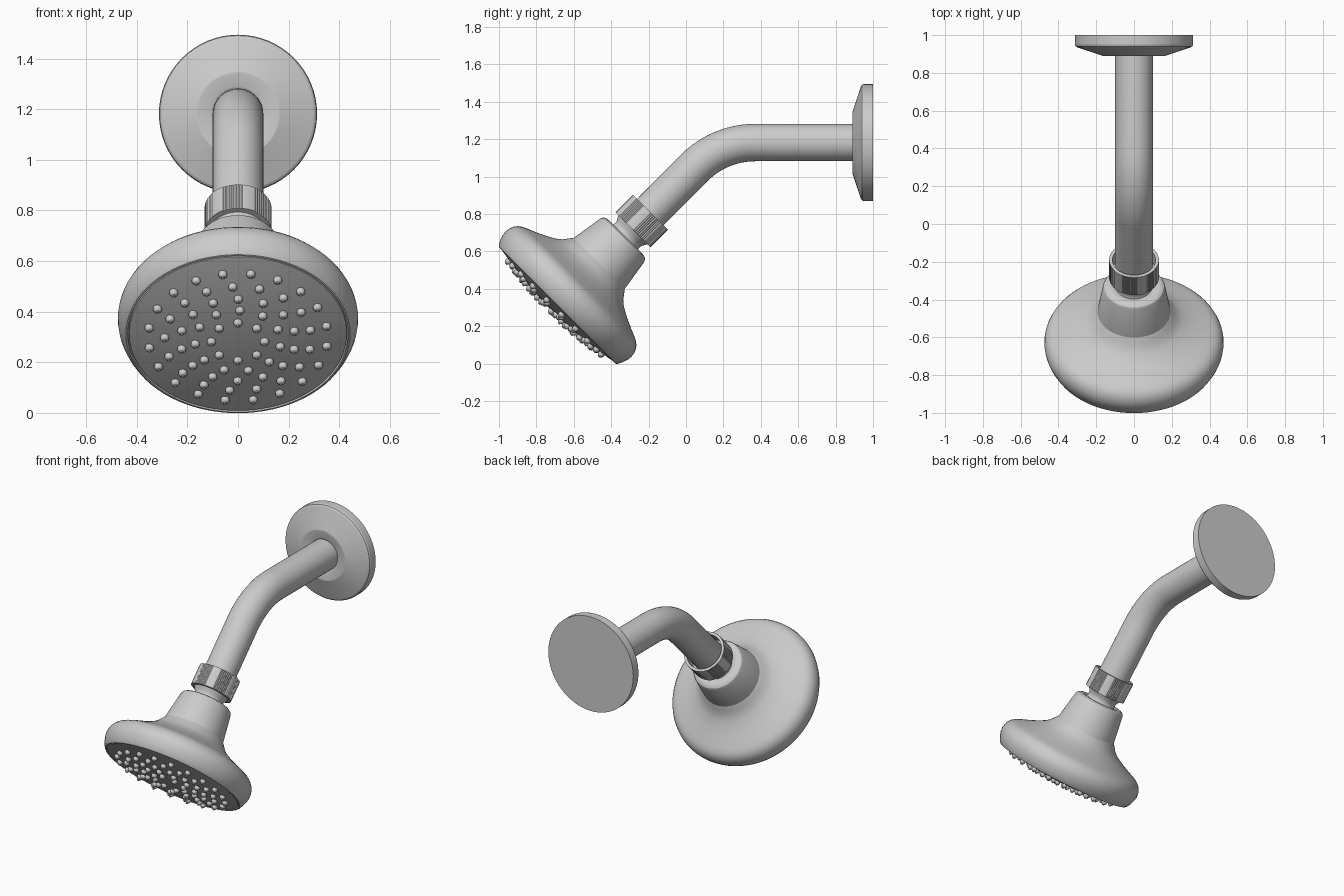
import bpy, bmesh, math
from mathutils import Matrix, Vector

if "Cube" in bpy.data.objects:
    bpy.data.objects.remove(bpy.data.objects["Cube"])

FACE = Vector((0, -0.68, 0.32))                       # centre of the spray face
HEAD = Matrix.Translation(FACE) @ Matrix.Rotation(math.radians(-45), 4, 'X')
WALL = Matrix.Translation((0, 0.89, 1.182)) @ Matrix.Rotation(math.radians(-90), 4, 'X')


def finish(name, bm, matrix, angle=35):
    bmesh.ops.recalc_face_normals(bm, faces=bm.faces)
    me = bpy.data.meshes.new(name)
    bm.to_mesh(me)
    bm.free()
    ob = bpy.data.objects.new(name, me)
    ob.matrix_world = matrix
    bpy.context.collection.objects.link(ob)
    bpy.ops.object.select_all(action='DESELECT')
    ob.select_set(True)
    bpy.context.view_layer.objects.active = ob
    bpy.ops.object.shade_smooth_by_angle(angle=math.radians(angle))
    return ob


def lathe(name, profile, matrix, sides=64, closed=False, angle=35, rib=0.0):
    """Revolve (radius, height) points around local z; rib cuts groups of grip grooves."""
    bm = bmesh.new()
    rings = []
    for r, h in profile:
        if r == 0:
            rings.append([bm.verts.new((0, 0, h))] * sides)
            continue
        ring = []
        for i in range(sides):
            a = 2 * math.pi * i / sides
            rr = r - (rib if i % 2 and i % 24 < 16 and r > 0.12 else 0)
            ring.append(bm.verts.new((rr * math.cos(a), rr * math.sin(a), h)))
        rings.append(ring)
    pairs = list(zip(rings, rings[1:])) + ([(rings[-1], rings[0])] if closed else [])
    for a, b in pairs:
        for i in range(sides):
            j = (i + 1) % sides
            bm.faces.new(dict.fromkeys((a[i], a[j], b[j], b[i])))
    return finish(name, bm, matrix, angle)


# Wall flange with a shallow lip around the pipe
lathe("wall_flange", [(0.09, 0.02), (0.105, 0.012), (0.155, 0.0), (0.165, 0.0), (0.30, 0.045),
                      (0.309, 0.051), (0.3125, 0.06), (0.3125, 0.11), (0, 0.11)], WALL, angle=14)

# Bent pipe: horizontal run, 45 degree bend, sloping run into the collar
R, zc, y0 = 0.46, 1.182, 0.37
path = [Vector((0, 0.95, zc))]
for k in range(13):
    a = math.radians(45) * k / 12
    path.append(Vector((0, y0 - R * math.sin(a), zc - R * (1 - math.cos(a)))))
path.append(FACE + Vector((0, 1, 1)).normalized() * 0.58)
bm = bmesh.new()
rings = []
for k, p in enumerate(path):
    a = math.radians(45) * min(max(k - 1, 0), 12) / 12   # slope of the pipe here
    side = Vector((1, 0, 0))
    up = side.cross(Vector((0, -math.cos(a), -math.sin(a))))
    rings.append([bm.verts.new(p + 0.1 * (side * math.cos(t) + up * math.sin(t)))
                  for t in (2 * math.pi * i / 40 for i in range(40))])
for a, b in zip(rings, rings[1:]):
    for i in range(40):
        j = (i + 1) % 40
        bm.faces.new((a[i], a[j], b[j], b[i]))
bm.faces.new(rings[0])
bm.faces.new(rings[-1])
finish("pipe", bm, Matrix())

# Collar nut with grip grooves, recessed around the pipe
lathe("collar", [(0.09, 0.56), (0.132, 0.56), (0.132, 0.693), (0.114, 0.693),
                 (0.112, 0.62), (0.09, 0.62)], HEAD, sides=144, closed=True, angle=20, rib=0.0025)

# Ball joint neck
lathe("neck", [(0, 0.57), (0.115, 0.57), (0.105, 0.55), (0.095, 0.535), (0.092, 0.52),
               (0.094, 0.505), (0.10, 0.49), (0, 0.48)], HEAD, sides=48)

# Shower head body: cup, flare and rounded rim
lathe("head_body", [(0.094, 0.496), (0.11, 0.503), (0.128, 0.505), (0.146, 0.502), (0.158, 0.494),
                    (0.165, 0.48), (0.193, 0.305), (0.209, 0.285), (0.228, 0.259), (0.257, 0.235),
                    (0.31, 0.206), (0.362, 0.182), (0.41, 0.162), (0.432, 0.151), (0.449, 0.138),
                    (0.462, 0.121), (0.471, 0.1), (0.475, 0.075), (0.472, 0.05), (0.463, 0.022),
                    (0.45, -0.004), (0.443, -0.011), (0.436, -0.012), (0.434, 0.0)],
      HEAD, sides=80, angle=26)


# Gently domed spray face
def dome(r):
    return -0.052 + 0.042 * (r / 0.43) ** 2


lathe("spray_face", [(r, dome(r)) for r in (0, 0.08, 0.16, 0.24, 0.32, 0.39, 0.43)]
      + [(0.432, 0.0)], HEAD, sides=80)

# Rings of small rounded nozzles
bm = bmesh.new()
for k, (r, count) in enumerate([(0.105, 8), (0.17, 11), (0.228, 14), (0.29, 17), (0.355, 20)]):
    for i in range(count):
        a = 2 * math.pi * i / count + k * 0.9 + math.pi / 2
        place = Matrix.Translation((r * math.cos(a), r * math.sin(a), dome(r) - 0.006))
        bmesh.ops.create_uvsphere(bm, u_segments=12, v_segments=8, radius=0.018, matrix=place)
        bmesh.ops.create_cone(bm, cap_ends=True, segments=8, radius1=0.006, radius2=0.008,
                              depth=0.006, matrix=place @ Matrix.Translation((0, 0, -0.018)))
finish("nozzles", bm, HEAD)
